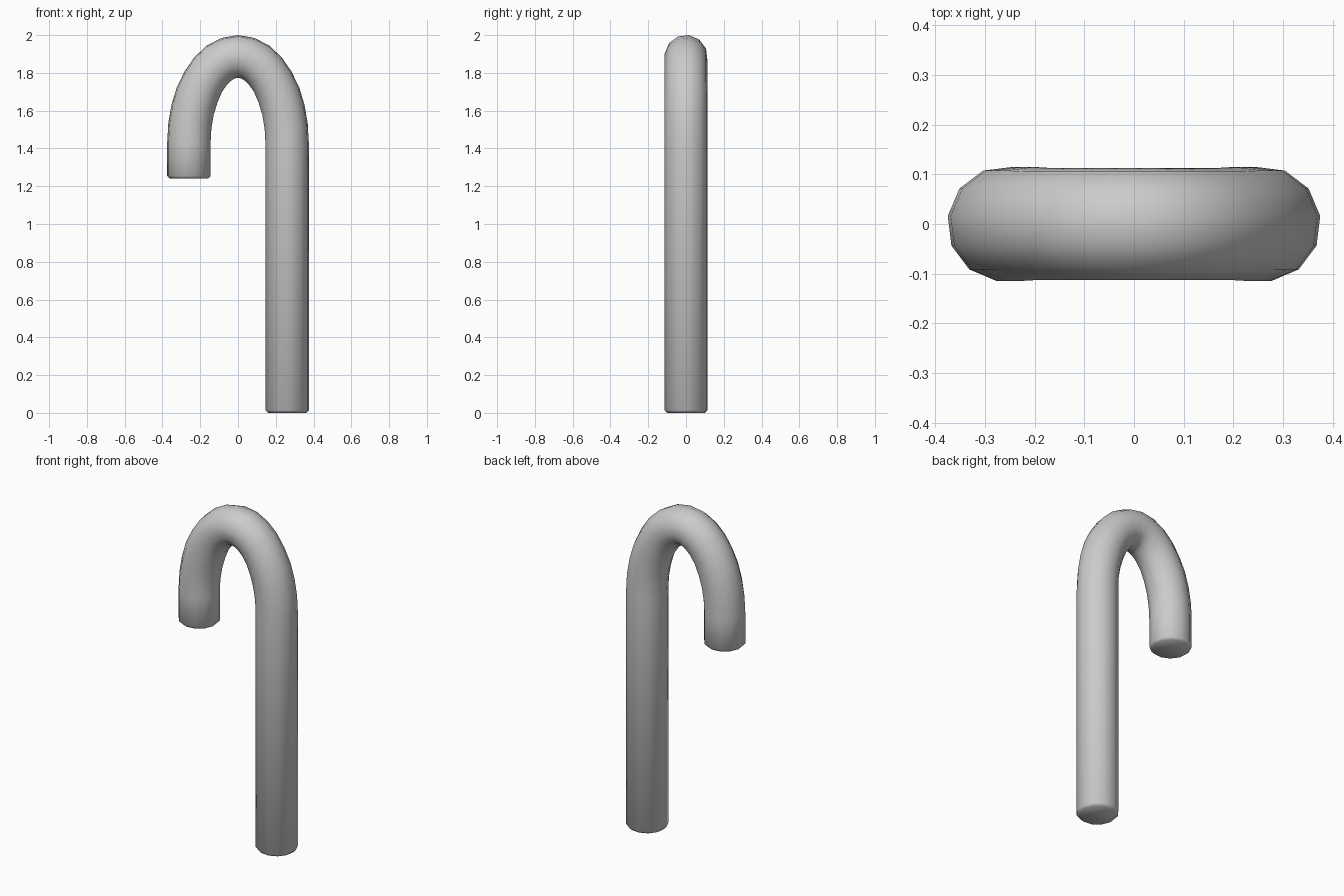
import bpy, bmesh
from math import sin, cos, pi, radians

if "Cube" in bpy.data.objects:
    bpy.data.objects.remove(bpy.data.objects["Cube"])

SIDES, R = 12, 0.116
HALF, SPRING, RISE = 0.26, 1.43, 0.457   # arch half-width, start height, rise
STEPS = 16

# Stations along the cane: centre x, centre z, outward normal x, z, radius
stations = [(HALF, 0.0, 1, 0, R - 0.014), (HALF, 0.014, 1, 0, R)]
for i in range(STEPS + 1):
    t = pi * i / STEPS
    nx, nz = cos(t) / HALF, sin(t) / RISE
    n = (nx * nx + nz * nz) ** 0.5
    stations.append((HALF * cos(t), SPRING + RISE * sin(t), nx / n, nz / n, R if abs(cos(t)) > 0.8 else R - 0.002))
stations += [(-HALF, 1.254, -1, 0, R), (-HALF, 1.24, -1, 0, R - 0.014)]

# Sweep the 12-sided section along the stations
bm = bmesh.new()
rings = []
for x, z, nx, nz, r in stations:
    ring = []
    for k in range(SIDES):
        a = radians(8) + 2 * pi * k / SIDES
        d = r * cos(a)
        ring.append(bm.verts.new((x + nx * d, r * sin(a), z + nz * d)))
    rings.append(ring)
for lo, hi in zip(rings, rings[1:]):
    for k in range(SIDES):
        j = (k + 1) % SIDES
        bm.faces.new((lo[k], lo[j], hi[j], hi[k]))

# Flat end caps
bm.faces.new(rings[0])
bm.faces.new(rings[-1])
bmesh.ops.recalc_face_normals(bm, faces=bm.faces)

mesh = bpy.data.meshes.new("candy_cane")
bm.to_mesh(mesh)
bm.free()
cane = bpy.data.objects.new("candy_cane", mesh)
bpy.context.collection.objects.link(cane)
bpy.context.view_layer.objects.active = cane
cane.select_set(True)
bpy.ops.object.shade_smooth_by_angle(angle=radians(50))
